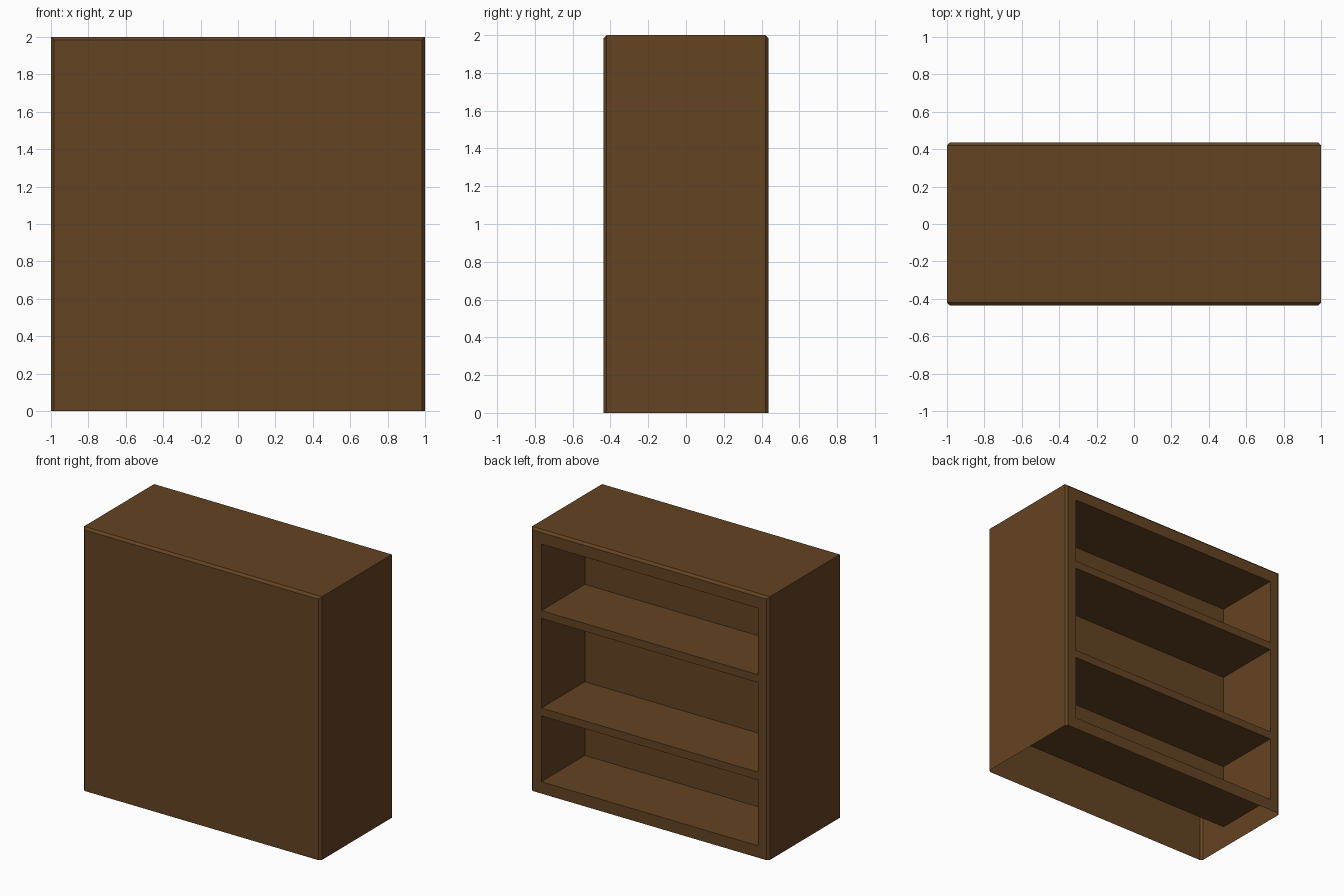
import bpy, bmesh
from mathutils import Vector

if "Cube" in bpy.data.objects:
    bpy.data.objects.remove(bpy.data.objects["Cube"])

W, D, H, C = 1.0, 0.437, 2.0, 0.017      # half width, half depth, height, chamfer
IN_X, IN_Y = 0.91, -0.085                # niche half width and back-panel position
ZS = [0, 0.09, 0.59, 0.65, 1.33, 1.39, 1.895, H - C]

wood = bpy.data.materials.new("brown wood")
wood.diffuse_color = (0.127, 0.056, 0.016, 1)
wood.use_nodes = True
wood.node_tree.nodes["Principled BSDF"].inputs["Base Color"].default_value = wood.diffuse_color


def quad(bm, pts, facing):
    """Add a quad whose normal points along 'facing'."""
    f = bm.faces.new([bm.verts.new(p) for p in pts])
    f.normal_update()
    if f.normal.dot(Vector(facing)) < 0:
        f.normal_flip()


def finish(bm, name):
    bmesh.ops.remove_doubles(bm, verts=bm.verts, dist=1e-4)
    me = bpy.data.meshes.new(name)
    bm.to_mesh(me)
    bm.free()
    me.materials.append(wood)
    bpy.context.collection.objects.link(bpy.data.objects.new(name, me))


def arch(y, inset):
    x, z = W - inset, H - inset
    return [(-x, y, 0), (-x, y, z), (x, y, z), (x, y, 0)]


# Outer case: thin shell, chamfered front and back rims, open underneath
bm = bmesh.new()
rings = [arch(-D, C), arch(-D + C, 0), arch(D - C, 0), arch(D, C)]
for a, b in zip(rings, rings[1:]):
    for i, out in enumerate([(-1, 0, 0), (0, 0, 1), (1, 0, 0)]):
        quad(bm, [a[i], a[i + 1], b[i + 1], b[i]], out)
quad(bm, rings[0], (0, -1, 0))
finish(bm, "outer_case")

# Open side: flat frame with three recessed shelf niches
bm = bmesh.new()
xs = [-W + C, -IN_X, IN_X, W - C]
for col in range(3):
    x0, x1 = xs[col], xs[col + 1]
    for row in range(len(ZS) - 1):
        z0, z1 = ZS[row], ZS[row + 1]
        niche = col == 1 and row % 2 == 1
        y = IN_Y if niche else D
        quad(bm, [(x0, y, z0), (x1, y, z0), (x1, y, z1), (x0, y, z1)], (0, 1, 0))
        if niche:
            for z, n in ((z0, 1), (z1, -1)):      # floor and ceiling
                quad(bm, [(x0, y, z), (x1, y, z), (x1, D, z), (x0, D, z)], (0, 0, n))
            for x, n in ((x0, 1), (x1, -1)):      # side walls
                quad(bm, [(x, y, z0), (x, D, z0), (x, D, z1), (x, y, z1)], (n, 0, 0))
finish(bm, "shelf_frame")
